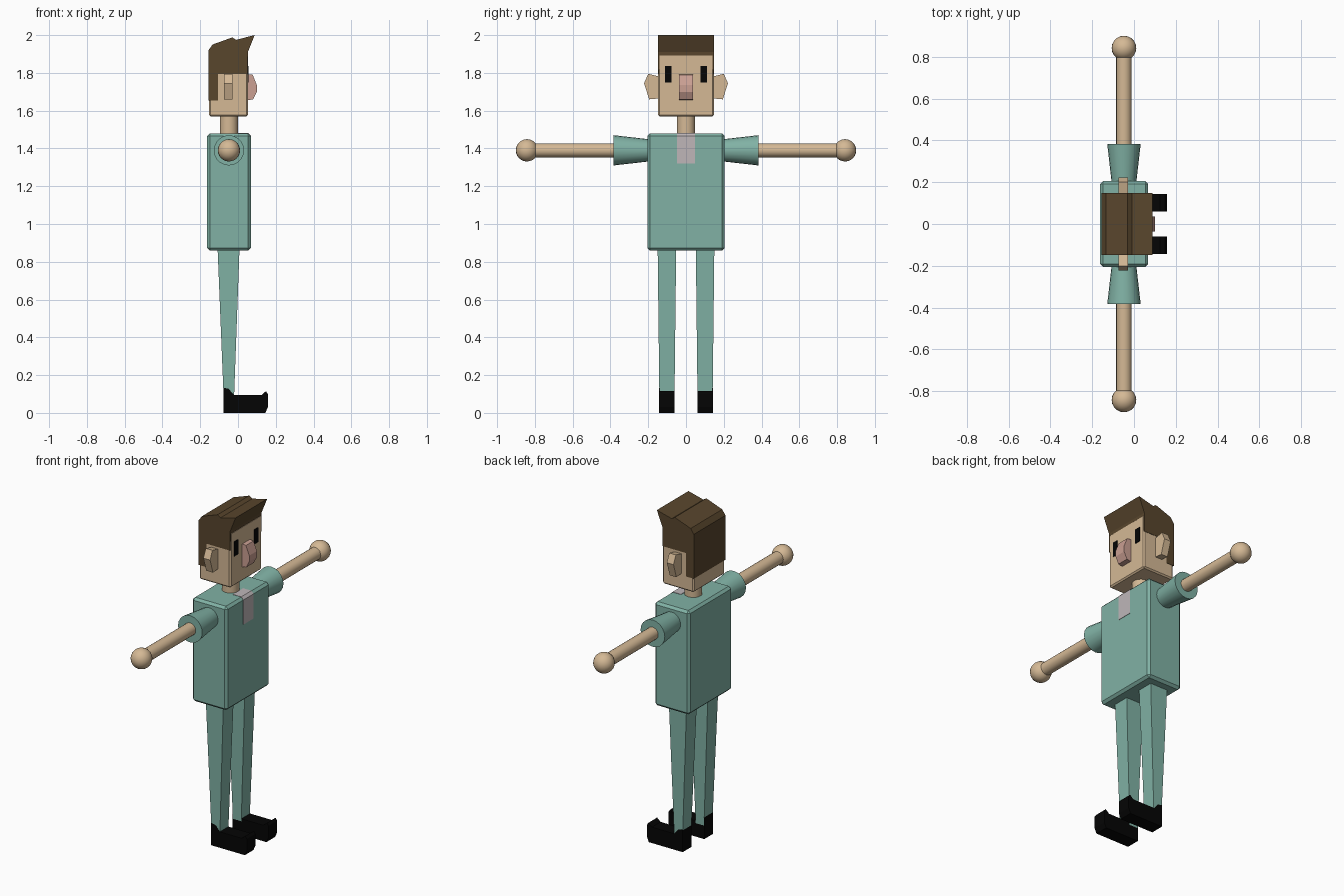
import bpy, bmesh, math
from mathutils import Matrix, Vector

if "Cube" in bpy.data.objects:
    bpy.data.objects.remove(bpy.data.objects["Cube"])


def material(name, srgb):
    m = bpy.data.materials.new(name)
    m.diffuse_color = [c ** 2.2 for c in srgb] + [1]
    m.use_nodes = True
    m.node_tree.nodes["Principled BSDF"].inputs["Base Color"].default_value = m.diffuse_color
    return m


SKIN = material("skin", (0.83, 0.72, 0.58))
TEAL = material("teal_cloth", (0.50, 0.69, 0.64))
HAIR = material("brown_hair", (0.35, 0.28, 0.19))
BLACK = material("black", (0.05, 0.05, 0.05))
PINK = material("pink_nose", (0.79, 0.62, 0.57))
PALE = material("pale_collar", (0.74, 0.71, 0.72))


def finish(bm, name, mat, bevel=0.0, smooth=False):
    bmesh.ops.recalc_face_normals(bm, faces=bm.faces)
    me = bpy.data.meshes.new(name)
    bm.to_mesh(me)
    bm.free()
    me.materials.append(mat)
    ob = bpy.data.objects.new(name, me)
    bpy.context.collection.objects.link(ob)
    if bevel:
        mod = ob.modifiers.new("edge_chamfer", 'BEVEL')
        mod.width, mod.segments = bevel, 1
    if smooth:
        bpy.ops.object.select_all(action='DESELECT')
        bpy.context.view_layer.objects.active = ob
        ob.select_set(True)
        bpy.ops.object.shade_smooth_by_angle(angle=math.radians(35))
    return ob


def box(name, mat, x, y, z, bevel=0.0):
    bm = bmesh.new()
    bmesh.ops.create_cube(bm, size=1)
    for v in bm.verts:
        v.co = [lo + (c + 0.5) * (hi - lo) for c, (lo, hi) in zip(v.co, (x, y, z))]
    return finish(bm, name, mat, bevel)


def extrude(name, mat, points, direction, bevel=0.0):
    bm = bmesh.new()
    f = bm.faces.new([bm.verts.new(p) for p in points])
    r = bmesh.ops.extrude_face_region(bm, geom=[f], use_keep_orig=True)
    new = [g for g in r["geom"] if isinstance(g, bmesh.types.BMVert)]
    bmesh.ops.translate(bm, verts=new, vec=direction)
    return finish(bm, name, mat, bevel)


def side_profile(name, mat, xz, y0, y1, bevel=0.0):
    return extrude(name, mat, [(x, y0, z) for x, z in xz], (0, y1 - y0, 0), bevel)


def rod(name, mat, start, end, r1, r2):
    a, b = Vector(start), Vector(end)
    d = b - a
    rot = Vector((0, 0, 1)).rotation_difference(d).to_matrix().to_4x4()
    bm = bmesh.new()
    bmesh.ops.create_cone(bm, cap_ends=True, segments=20, radius1=r1, radius2=r2,
                          depth=d.length, matrix=Matrix.Translation((a + b) / 2) @ rot)
    return finish(bm, name, mat, smooth=True)


# Torso with pale collar patch over its front and top
box("torso", TEAL, (-0.163, 0.068), (-0.205, 0.205), (0.86, 1.48), 0.014)
side_profile("collar", PALE, [(0.06, 1.32), (0.07, 1.32), (0.07, 1.467), (0.055, 1.482),
                              (0.0, 1.482), (0.0, 1.475), (0.05, 1.475), (0.06, 1.465)],
             -0.048, 0.048)

# Neck and head
rod("neck", SKIN, (-0.048, 0, 1.46), (-0.048, 0, 1.59), 0.048, 0.048)
box("head", SKIN, (-0.154, 0.053), (-0.147, 0.147), (1.57, 1.90), 0.008)

# Hair with a raised quiff and a long back
side_profile("hair", HAIR, [(-0.156, 1.655), (-0.156, 1.92), (-0.135, 1.95), (-0.03, 1.988),
                            (-0.01, 1.975), (0.088, 2.0), (0.052, 1.91), (0.05, 1.795),
                            (-0.105, 1.795), (-0.105, 1.655)], -0.149, 0.149)

# Nose
side_profile("nose", PINK, [(0.05, 1.793), (0.078, 1.79), (0.1, 1.735), (0.1, 1.70),
                            (0.08, 1.66), (0.05, 1.655)], -0.036, 0.036)

for s, side in ((-1, "right"), (1, "left")):
    # Eyes and ears
    box(side + "_eye", BLACK, (0.045, 0.056), sorted((s * 0.077, s * 0.112)), (1.748, 1.836))
    ear = [(0.14, 1.78), (0.2, 1.795), (0.222, 1.745), (0.195, 1.66), (0.14, 1.665)]
    extrude(side + "_ear", SKIN, [(-0.073, s * y, z) for y, z in ear], (0.044, 0, 0))

    # Arm: flared sleeve, thin forearm, ball hand
    rod(side + "_sleeve", TEAL, (-0.048, s * 0.19, 1.39), (-0.048, s * 0.383, 1.39), 0.058, 0.08)
    rod(side + "_arm", SKIN, (-0.048, s * 0.36, 1.39), (-0.048, s * 0.84, 1.39), 0.037, 0.037)
    bm = bmesh.new()
    bmesh.ops.create_uvsphere(bm, u_segments=20, v_segments=12, radius=0.059,
                              matrix=Matrix.Translation((-0.048, s * 0.842, 1.39)))
    finish(bm, side + "_hand", SKIN, smooth=True)

    # Tapered leg
    bm = bmesh.new()
    bmesh.ops.create_cube(bm, size=2)
    for v in bm.verts:
        top = v.co.z > 0
        cx, hx, hy, z = (-0.05, 0.058, 0.049, 0.87) if top else (-0.0485, 0.0275, 0.04, 0.08)
        v.co = (cx + v.co.x * hx, s * 0.101 + v.co.y * hy, z)
    finish(bm, side + "_leg", TEAL)

    # Shoe with an upturned toe
    shoe = [(-0.078, 0), (-0.078, 0.133), (-0.05, 0.128), (-0.022, 0.095), (0.125, 0.095),
            (0.148, 0.115), (0.158, 0.1), (0.158, 0.03), (0.145, 0)]
    side_profile(side + "_shoe", BLACK, shoe, s * 0.102 - 0.041, s * 0.102 + 0.041)
